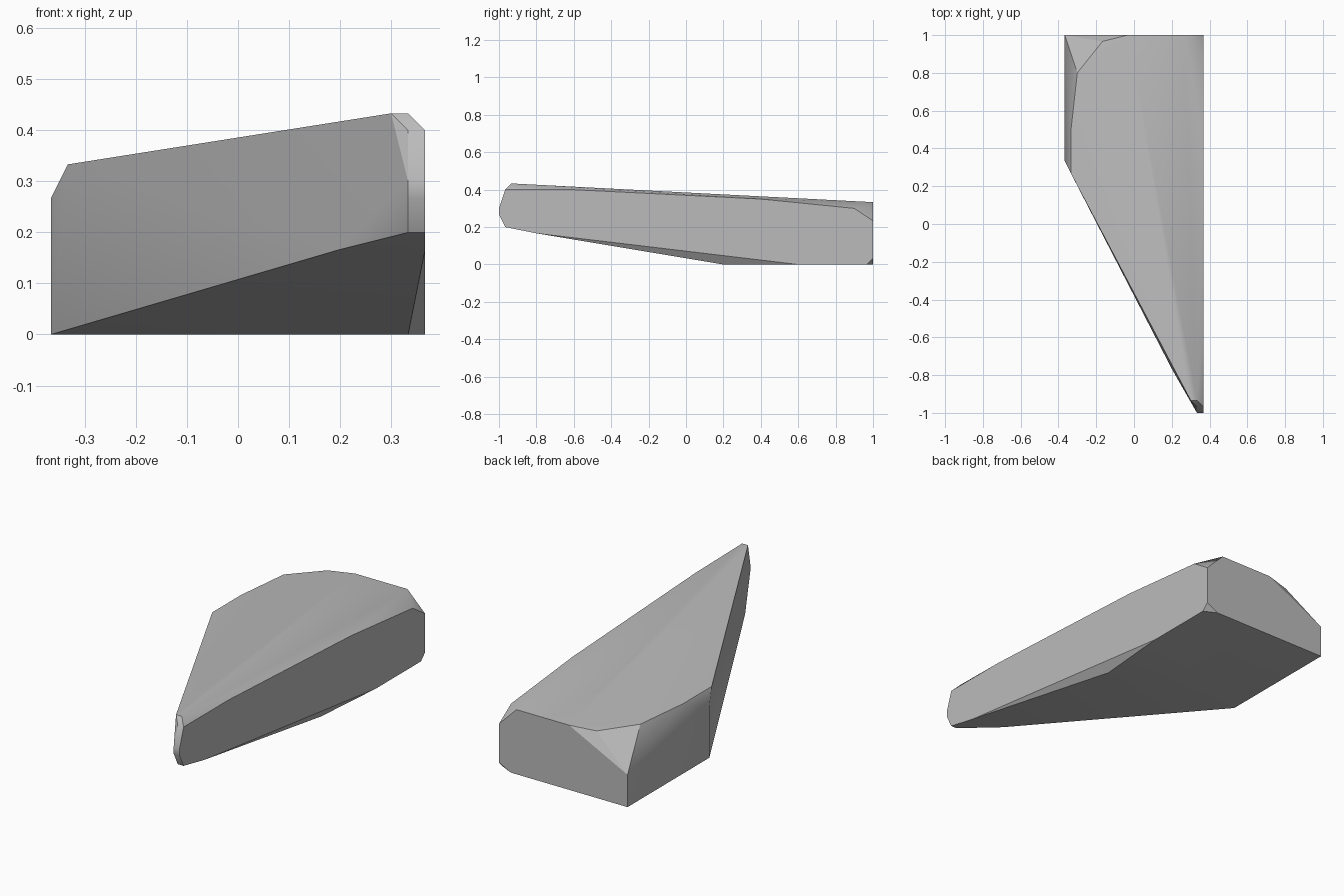
import bpy
import bmesh
import math

# Remove the default object only
default = bpy.data.objects.get("Cube")
if default:
    bpy.data.objects.remove(default, do_unlink=True)

# All corners sit on a grid with this spacing
GRID = 1 / 30


def make_material(name, color):
    material = bpy.data.materials.new(name)
    material.use_nodes = True
    material.diffuse_color = color
    shader = material.node_tree.nodes["Principled BSDF"]
    shader.inputs["Base Color"].default_value = color
    shader.inputs["Roughness"].default_value = 0.9
    return material


def make_convex_stone(name, corners, material):
    """Wrap the corner points in a tight convex skin."""
    bm = bmesh.new()
    for corner in corners:
        bm.verts.new([value * GRID for value in corner])
    hull = bmesh.ops.convex_hull(bm, input=bm.verts)
    unused = {v for v in hull["geom_interior"] + hull["geom_unused"]
              if isinstance(v, bmesh.types.BMVert)}
    bmesh.ops.delete(bm, geom=list(unused), context="VERTS")
    # Merge triangles that lie in one plane
    bmesh.ops.dissolve_limit(bm, angle_limit=math.radians(1),
                             verts=bm.verts, edges=bm.edges)
    bmesh.ops.recalc_face_normals(bm, faces=bm.faces)
    mesh = bpy.data.meshes.new(name)
    bm.to_mesh(mesh)
    bm.free()
    mesh.materials.append(material)
    stone = bpy.data.objects.new(name, mesh)
    bpy.context.scene.collection.objects.link(stone)
    return stone


# Long flat side, given as a profile of (y, z)
side_x = 11
side_profile = [(-30, 9), (-30, 8), (-29, 6), (-24, 5), (18, 0), (29, 0),
                (30, 1), (30, 7), (27, 9), (12, 10.5), (-18, 12), (-29, 12)]
flat_side = [(side_x, y, z) for y, z in side_profile]

# Narrow front tip, repeating the front end of the side profile
tip_x = side_x - 1
front_tip = [(tip_x, y, z) for y, z in side_profile if y <= -29]

# Sloping top with a clipped back corner
top_edge = [(9, -28, 13), (10, -28, 13), (-10, 8, 10), (-10, 15, 10),
            (-9, 24, 10), (-5, 29, 9.8), (-1, 30, 10), (8, 30, 10)]

# Flat base that rises towards the tip
base_edge = [(-11, 10, 0), (-11, 30, 0), (9, 30, 0), (10, 6, 0),
             (-8, 4, 1), (6, -23, 5)]

# Short outer side
outer_side = [(-11, 10, 8), (-11, 30, 5)]

stone_grey = make_material("stone grey", (0.5, 0.5, 0.5, 1))
rock = make_convex_stone(
    "rock", flat_side + front_tip + top_edge + base_edge + outer_side,
    stone_grey)

# Soft facets with crisp main edges
bpy.ops.object.select_all(action="DESELECT")
rock.select_set(True)
bpy.context.view_layer.objects.active = rock
bpy.ops.object.shade_smooth_by_angle(angle=math.radians(30))
